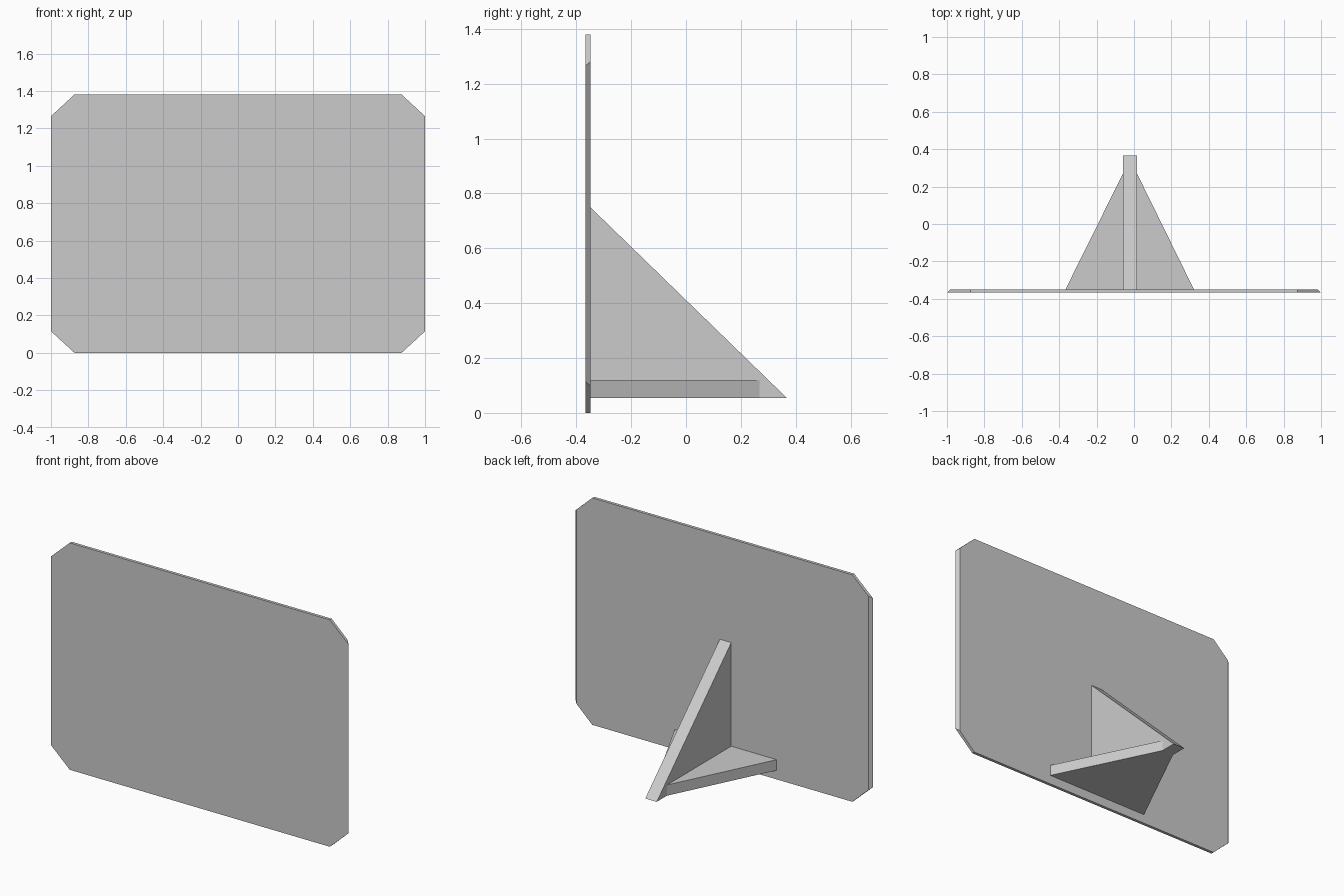
import bpy
import bmesh

cube = bpy.data.objects.get("Cube")
if cube:
    bpy.data.objects.remove(cube, do_unlink=True)

# One plain grey for everything
grey = bpy.data.materials.new("plain_grey")
grey.use_nodes = True
grey.diffuse_color = (0.6, 0.6, 0.6, 1)
grey.node_tree.nodes["Principled BSDF"].inputs["Base Color"].default_value = (0.6, 0.6, 0.6, 1)


def loft(name, start, end):
    """Solid between two matching outlines."""
    bm = bmesh.new()
    a = [bm.verts.new(p) for p in start]
    b = [bm.verts.new(p) for p in end]
    bm.faces.new(a)
    bm.faces.new(b[::-1])
    n = len(a)
    for i in range(n):
        j = (i + 1) % n
        bm.faces.new((a[i], b[i], b[j], a[j]))
    bmesh.ops.recalc_face_normals(bm, faces=bm.faces)
    mesh = bpy.data.meshes.new(name)
    bm.to_mesh(mesh)
    bm.free()
    mesh.materials.append(grey)
    obj = bpy.data.objects.new(name, mesh)
    bpy.context.collection.objects.link(obj)
    return obj


def panel_outline(half_width, side_height, y):
    """Rectangle with clipped corners, mirrored about the panel centre."""
    mid, half_height, flat = 0.69, 0.69, 0.875
    quarter = [(half_width, side_height), (flat, half_height)]
    top = quarter + [(-x, z) for x, z in reversed(quarter)]
    return [(x, y, mid + z) for x, z in top + [(-x, -z) for x, z in top]]


BACK = -0.349

# Upright panel, its side edges slanting inwards to the back
loft("panel", panel_outline(1.0, 0.575, -0.367), panel_outline(0.982, 0.59, BACK))

# Upright triangular fin
fin = [(BACK, 0.055), (0.367, 0.055), (BACK, 0.75)]
loft("upright_fin", [(-0.06, y, z) for y, z in fin], [(0.017, y, z) for y, z in fin])

# Level brace, tapering to the fin near its tip
brace = [(-0.366, BACK), (0.32, BACK), (0.017, 0.268), (-0.06, 0.268)]
loft("level_brace", [(x, y, 0.055) for x, y in brace], [(x, y, 0.12) for x, y in brace])
